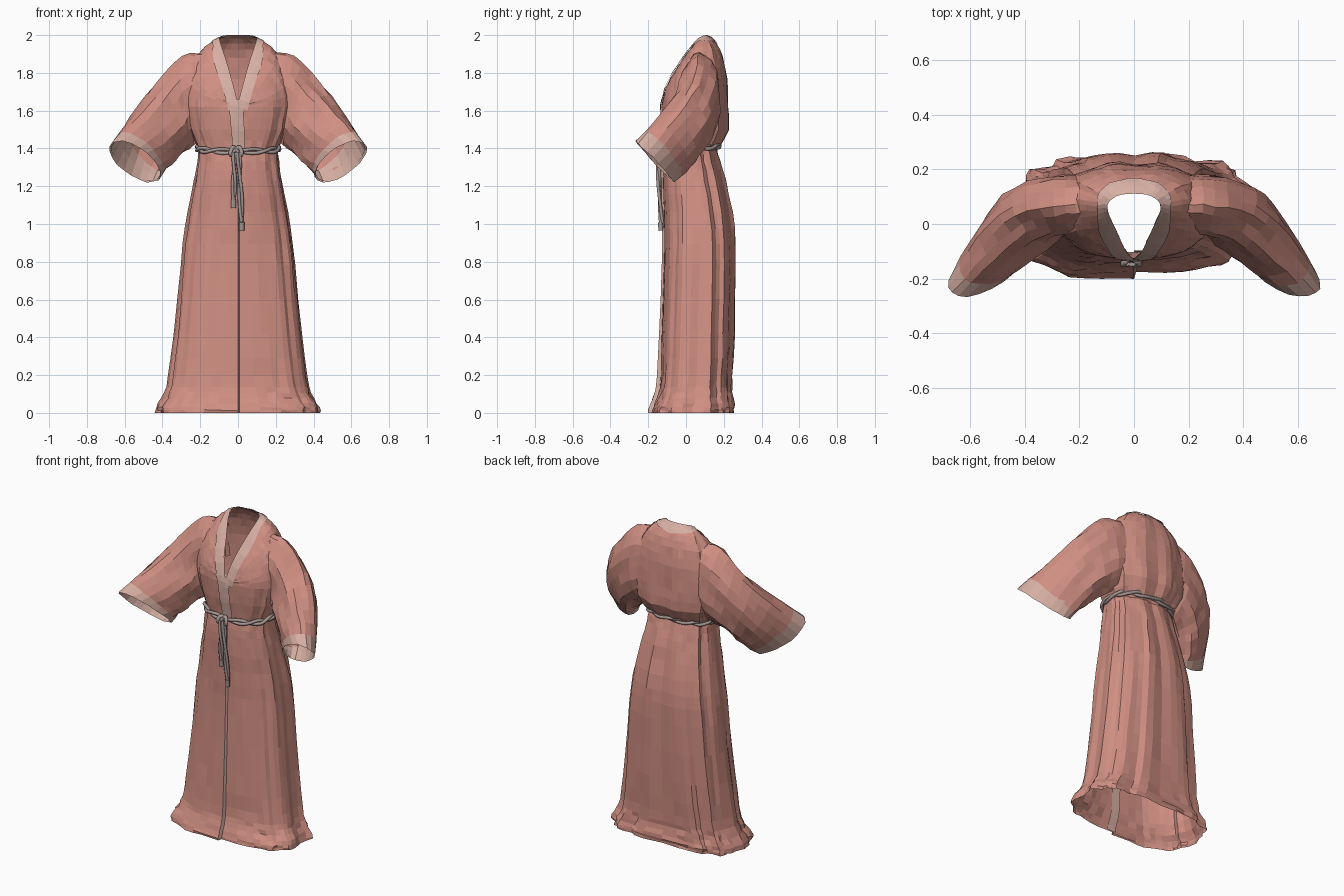
import bpy, bmesh, math, random
from mathutils import Vector
from mathutils.bvhtree import BVHTree

if "Cube" in bpy.data.objects:
    bpy.data.objects.remove(bpy.data.objects["Cube"])

random.seed(4)
N = 48  # columns around the body


def material(name, rgb):
    m = bpy.data.materials.new(name)
    m.diffuse_color = (*rgb, 1)
    m.use_nodes = True
    m.node_tree.nodes["Principled BSDF"].inputs["Base Color"].default_value = m.diffuse_color
    return m


CLOTH = material("rose cloth", (0.63, 0.275, 0.225))
TRIM = material("pale trim", (0.68, 0.43, 0.37))
ROPE = material("grey rope", (0.40, 0.32, 0.30))


def catmull(pts, t):
    """Smooth point on a list of vectors, t in 0..1."""
    f = min(max(t, 0), 1) * (len(pts) - 1)
    i = min(int(f), len(pts) - 2)
    u = f - i
    p1, p2 = pts[i], pts[i + 1]
    p0 = pts[i - 1] if i else p1 * 2 - p2
    p3 = pts[i + 2] if i + 2 < len(pts) else p2 * 2 - p1
    return 0.5 * (2 * p1 + (p2 - p0) * u + (2 * p0 - 5 * p1 + 4 * p2 - p3) * u * u
                  + (3 * p1 - p0 - 3 * p2 + p3) * u ** 3)


def V(rows):
    return [Vector(r) for r in rows]


def jitter(a):
    return Vector([random.uniform(-a, a) for _ in range(3)])


def loft(name, rows, mats, closed=True, pick=lambda r, c: 0):
    """Skin rows of points with quads; pick chooses the material slot."""
    bm = bmesh.new()
    grid = [[bm.verts.new(p) for p in row] for row in rows]
    n = len(rows[0])
    for r in range(len(rows) - 1):
        for c in range(n if closed else n - 1):
            d = (c + 1) % n
            f = bm.faces.new((grid[r][c], grid[r][d], grid[r + 1][d], grid[r + 1][c]))
            f.material_index = pick(r, c)
    bmesh.ops.recalc_face_normals(bm, faces=bm.faces[:])
    me = bpy.data.meshes.new(name)
    bm.to_mesh(me)
    bm.free()
    for m in mats:
        me.materials.append(m)
    ob = bpy.data.objects.new(name, me)
    bpy.context.collection.objects.link(ob)
    return ob


def tree_of(ob):
    return BVHTree.FromPolygons([v.co for v in ob.data.vertices],
                                [p.vertices for p in ob.data.polygons])


def power(v, n):
    return math.copysign(abs(v) ** (2 / n), v)


def ring_point(th, z, hw, yf, yb, n, fold):
    """Point on a boxy oval ring; folds grow towards the sides and back."""
    back = 0.12 + 0.88 * (0.5 - 0.5 * math.cos(th)) ** 0.6
    k = 1 + fold * back * (math.sin(11 * th + 1.2 * z) + 0.6 * math.sin(17 * th + 2))
    return Vector((hw * k * power(math.sin(th), n),
                   (yf + yb) / 2 - (yb - yf) / 2 * k * power(math.cos(th), n), z))


# Skirt: rings of height, half width, front, back, squareness, fold depth
SKIRT = V([(0, .425, -.175, .25, 3.2, .035), (.03, .42, -.17, .248, 3.2, .04),
           (.09, .385, -.147, .24, 3, .04), (.17, .363, -.134, .24, 2.8, .035),
           (.4, .335, -.128, .252, 2.7, .035), (.8, .297, -.115, .26, 2.6, .035),
           (1.0, .272, -.113, .252, 2.5, .035), (1.2, .236, -.12, .215, 2.4, .035),
           (1.32, .215, -.116, .182, 2.4, .035), (1.4, .208, -.105, .16, 2.4, .03)])
rows = []
STEPS = 20
for r in range(STEPS + 1):
    ring = catmull(SKIRT, r / STEPS)
    row = []
    for c in range(N + 1):
        th = 2 * math.pi * c / N
        p = ring_point(th, *ring)
        if c > N / 2:  # overlapping front panel stands a little forward
            p.y -= (0.012 + 0.014 * (1 - min(p.z, 0.5) * 2)) * max(0, math.cos(th))
        if 0 < c < N:
            j = 0.006 if ring[0] < 0.12 else 0.003
            p += Vector((random.uniform(-j, j), random.uniform(-j, j),
                         random.uniform(0, j) if 0 < r < STEPS else 0))
        elif c == 0:
            p.x = 0.008
        row.append(p)
    rows.append(row)
loft("skirt", rows, [CLOTH, TRIM], pick=lambda r, c: 1 if c == N else 0)

# Pale facing inside the front edge of the skirt
facing = [[Vector((x, row[0].y + 0.008, row[0].z)) for x in (0, 0.06)] for row in rows]
loft("skirt_facing", facing, [TRIM], closed=False)

# Upper body: bloused rings, then columns bending over the shoulders to the neckline
TORSO = V([(1.39, .207, -.105, .16, 2.4, .03), (1.44, .232, -.112, .195, 2.4, .035),
           (1.5, .255, -.12, .224, 2.5, .032), (1.56, .268, -.125, .226, 2.5, .026),
           (1.62, .28, -.128, .222, 2.5, .02)])
NECK = V([(0, -.128, 1.625), (.03, -.098, 1.74), (.066, -.022, 1.865), (.097, .05, 1.96),
          (.092, .085, 1.985), (.055, .11, 1.992), (0, .116, 1.992)])


def torso_row(r):
    row = []
    for c in range(N):
        th = 2 * math.pi * c / N
        if r < len(TORSO):
            p = ring_point(th, *TORSO[r])
        else:
            s = (r - len(TORSO) + 1) / 8
            a = ring_point(th, *TORSO[-1])
            t = c / N * 2
            b = catmull(NECK, t if t <= 1 else 2 - t)
            if t > 1:
                b.x = -b.x
            lean = 0.2 * max(0, math.cos(th))
            ctrl = Vector((a.x * 0.97, a.y + (b.y - a.y) * lean, a.z + (b.z - a.z) * 0.9))
            p = a * (1 - s) ** 2 + ctrl * 2 * s * (1 - s) + b * s * s
        row.append(p + jitter(.003))
    return row


torso = loft("upper_body", [torso_row(r) for r in range(len(TORSO) + 8)], [CLOTH])
torso_tree = tree_of(torso)


def on_torso(p, lift):
    """Nearest spot on the upper body, raised outward."""
    co, no, _, _ = torso_tree.find_nearest(p)
    if no.dot(co - Vector((0, 0.06, min(co.z - 0.03, 1.75)))) < 0:
        no = -no
    return co + no * lift


# Collar: one band around the neck and one down to the belt
OUTER = V([(.05, -.135, 1.6), (.085, -.105, 1.73), (.126, -.035, 1.85), (.133, .04, 1.945),
           (.122, .10, 1.955), (.07, .143, 1.95), (0, .153, 1.945)])
band = []
for i in range(-20, 21):
    t = 1 - abs(i) / 20
    a, b = catmull(NECK, t), catmull(OUTER, t)
    row = [on_torso(a.lerp(b, k / 3), 0.007) for k in range(4)]
    row[0] = a + (row[1] - a) * -0.08 + Vector((0, -0.003, 0.008))
    band.append([Vector((p.x if i < 0 else -p.x, p.y, p.z)) for p in row])
loft("collar", band, [TRIM], closed=False)
low = []
for i in range(9):
    z = 1.39 + 0.27 * i / 8
    lo, hi = -0.028 - 0.022 * i / 8, 0.04 - 0.015 * i / 8
    low.append([on_torso(Vector((lo + (hi - lo) * k / 3, -0.13, z)), 0.009) for k in range(4)])
loft("front_band", low, [TRIM], closed=False)

# Sleeves: centre, upper half axis and front half axis of each ring
CENTRE = V([(.15, .075, 1.71), (.265, .07, 1.655), (.37, .03, 1.555), (.465, -.055, 1.44),
            (.545, -.165, 1.33)])
UPPER = V([(.03, 0, .20), (.03, -.005, .225), (.065, 0, .18), (.095, -.025, .14),
           (.135, -.07, .08)])
FRONT = V([(0, -.10, 0), (-.01, -.112, 0), (-.05, -.105, .02), (-.045, -.10, .035),
           (-.02, -.075, .075)])
SLEEVE_T = [i / 12 for i in range(11)] + [0.91, 1]


def sleeve_ring(t, side, scale=1.0):
    ctr, up, fr = (catmull(q, t) for q in (CENTRE, UPPER, FRONT))
    row = []
    for c in range(20):
        a = 2 * math.pi * c / 20
        k = scale * (1 + 0.06 * math.sin(math.pi * t) * math.sin(6 * a + 5 * t))
        p = ctr + (up * math.cos(a) + fr * math.sin(a)) * k
        row.append(Vector((p.x * side, p.y, p.z)))
    return row


def cut_inside(ob, tree, middle, depth, keep):
    """Remove faces lying well within the other garment piece."""
    bm = bmesh.new()
    bm.from_mesh(ob.data)
    gone = []
    for f in bm.faces:
        p = f.calc_center_median()
        co, no, _, _ = tree.find_nearest(p)
        if no.dot(co - middle(co)) < 0:
            no = -no
        if (p - co).dot(no) < -depth and not keep(p):
            gone.append(f)
    bmesh.ops.delete(bm, geom=gone, context="FACES")
    bm.to_mesh(ob.data)
    bm.free()


for side, label in ((1, "left"), (-1, "right")):
    rows = [[p + jitter(.004) for p in sleeve_ring(t, side)] for t in SLEEVE_T]
    sleeve = loft(label + "_sleeve", rows, [CLOTH, TRIM], pick=lambda r, c: 1 if r >= 11 else 0)
    tree = tree_of(sleeve)
    cut_inside(sleeve, torso_tree, lambda q: Vector((0, 0.06, min(q.z, 1.72))), 0.012,
               lambda p: abs(p.x) > 0.36)
    cut_inside(torso, tree, lambda q: Vector((q.x, 0.07, 1.66)), 0.025,
               lambda p: p.x * side < 0.215 or p.z > 1.83)
    loft(label + "_cuff_lining", [sleeve_ring(t, side, 0.96) for t in (0.82, 0.9, 0.99)], [TRIM])


# Rope belt
def rope(name, pts, radius, cyclic=False):
    cu = bpy.data.curves.new(name, "CURVE")
    cu.dimensions = "3D"
    cu.bevel_depth = radius
    cu.bevel_resolution = 1
    cu.use_fill_caps = True
    sp = cu.splines.new("POLY")
    sp.points.add(len(pts) - 1)
    for q, p in zip(sp.points, pts):
        q.co = (*p, 1)
    sp.use_cyclic_u = cyclic
    cu.materials.append(ROPE)
    bpy.context.collection.objects.link(bpy.data.objects.new(name, cu))


for s in (0, 1):  # two strands wound around each other
    pts = []
    for i in range(72):
        th = 2 * math.pi * i / 72
        w = 5 * th + s * math.pi
        g = 0.007 + 0.006 * math.cos(w)
        p = ring_point(th, 1.40 - 0.015 * math.cos(th), .21 + g, -.112 - g, .168 + g, 2.4, .01)
        pts.append(p + Vector((0, 0, 0.011 * math.sin(w))))
    rope("belt_strand", pts, 0.010, True)

# Knot
knot = [Vector((-.01 + .03 * math.sin(a), -.138 + .010 * math.cos(2 * a),
                1.385 + .02 * math.sin(2 * a + .6)))
        for a in (2 * math.pi * i / 20 for i in range(20))]
rope("knot", knot, 0.012, True)

# Hanging ends with tassels
for x0, x1, z1 in ((-.018, -.024, 1.10), (.004, .02, .98)):
    for s in (0, 1):
        pts = []
        for i in range(15):
            t = i / 14
            w = 5 * t + s * math.pi
            pts.append(Vector((x0 + (x1 - x0) * t + .008 * math.cos(w),
                               -.147 + .02 * t ** 2 + .005 * math.sin(w),
                               1.38 + (z1 - 1.38) * t)))
        rope("belt_end", pts, 0.009)
    rope("tassel", [Vector((x1, -.137, z1 + .03)), Vector((x1, -.133, z1 - .015))], 0.014)
